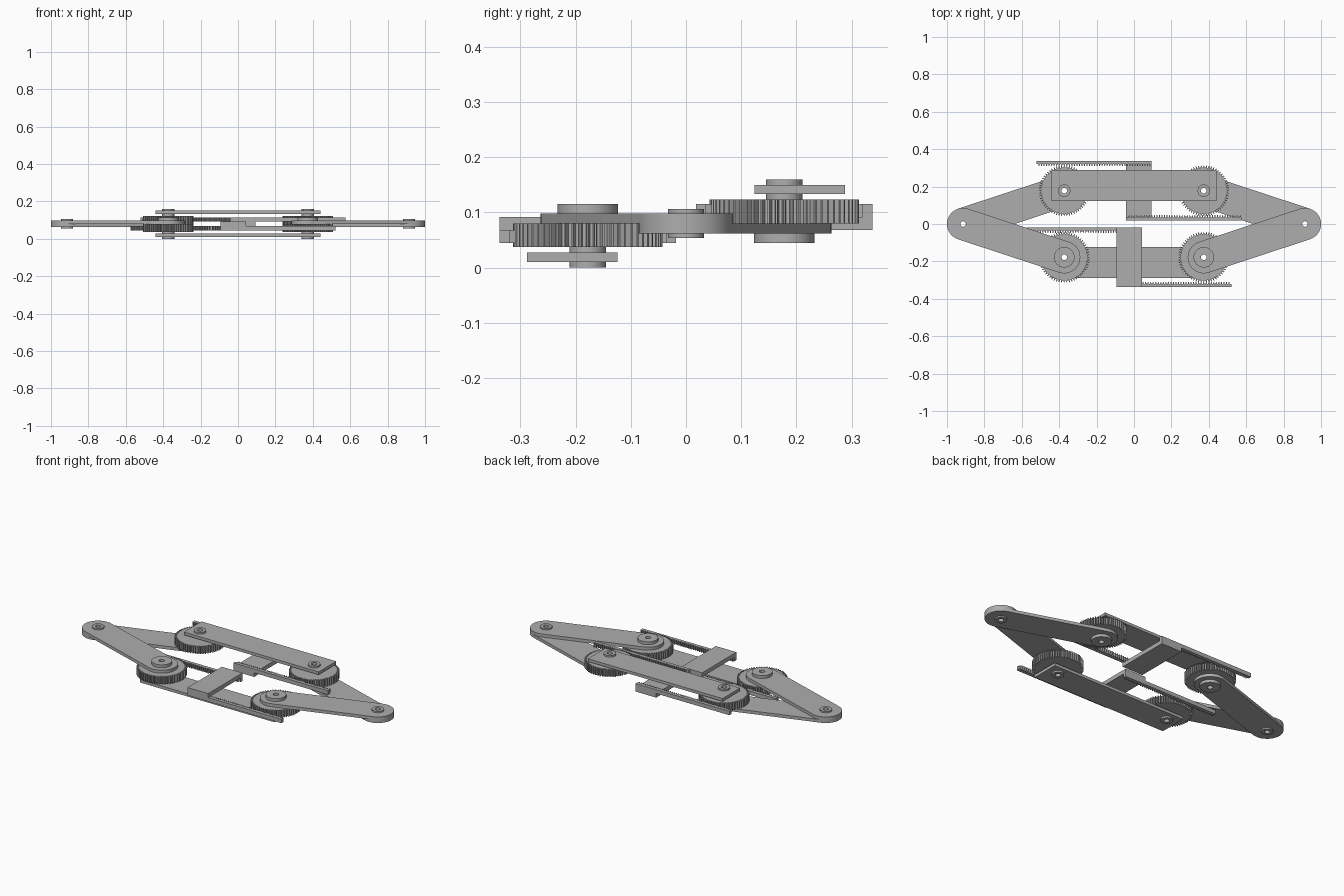
import bpy, bmesh
from math import cos, sin, pi, atan2
from mathutils import Vector

cube = bpy.data.objects.get("Cube")
if cube:
    bpy.data.objects.remove(cube)

GREY = (0.42, 0.42, 0.42, 1)
metal = bpy.data.materials.new("grey_metal")
metal.use_nodes = True
metal.diffuse_color = GREY
metal.node_tree.nodes["Principled BSDF"].inputs["Base Color"].default_value = GREY

GX, GY = 0.373, -0.178      # front gear centres
PX = 0.914                  # end pivots
MID = 0.08                  # height of the centre of the mechanism
BORE, SHAFT, HUB, ARM = 0.015, 0.033, 0.055, 0.086
TEETH = 60
PITCH = 0.0135


def circle(x, y, r, n=40):
    return [(x + r * cos(2 * pi * i / n), y + r * sin(2 * pi * i / n)) for i in range(n)]


def box(x0, x1, y0, y1):
    return [(x0, y0), (x1, y0), (x1, y1), (x0, y1)]


def gear_outline(x, y, root=0.1235, tip=0.1355):
    pts = []
    for i in range(TEETH):
        for part, r in ((-0.28, root), (-0.12, tip), (0.12, tip), (0.28, root)):
            a = 2 * pi * (i + part) / TEETH
            pts.append((x + r * cos(a), y + r * sin(a)))
    return pts


def rack_outline(x0, x1, back, side):
    """Straight bar whose teeth point along side * y."""
    root, tip = back + side * 0.018, back + side * 0.029
    pts = [(x0, back), (x0, root)]
    for i in range(int((x1 - x0) / PITCH)):
        for part, y in ((0.2, root), (0.38, tip), (0.62, tip), (0.8, root)):
            pts.append((x0 + (i + part) * PITCH, y))
    return pts + [(x1, root), (x1, back)]


def arm_outline(a, b, r, n=20):
    """Bar with round ends between two pivots."""
    t = atan2(b[1] - a[1], b[0] - a[0])
    pts = []
    for c, start in ((b, t - pi / 2), (a, t + pi / 2)):
        for i in range(n + 1):
            u = start + pi * i / n
            pts.append((c[0] + r * cos(u), c[1] + r * sin(u)))
    return pts


def slab(name, z0, z1, outline, holes=(), flip=False):
    """Extruded plate with holes; flip reflects it through the centre."""
    bm = bmesh.new()
    for loop in (outline, *holes):
        vs = [bm.verts.new((x, y, z0)) for x, y in loop]
        for i, v in enumerate(vs):
            bm.edges.new((v, vs[i - 1]))
    bmesh.ops.triangle_fill(bm, use_beauty=True, edges=bm.edges[:], normal=(0, 0, 1))
    top = bmesh.ops.extrude_face_region(bm, geom=bm.faces[:], use_keep_orig=True)["geom"]
    for v in top:
        if isinstance(v, bmesh.types.BMVert):
            v.co.z = z1
    if flip:
        for v in bm.verts:
            v.co = Vector((-v.co.x, -v.co.y, 2 * MID - v.co.z))
    bmesh.ops.recalc_face_normals(bm, faces=bm.faces[:])
    # round walls smooth, edges sharp
    for f in bm.faces:
        f.smooth = True
    for e in bm.edges:
        e.smooth = e.calc_face_angle(0) < 0.4
    mesh = bpy.data.meshes.new(name)
    bm.to_mesh(mesh)
    bm.free()
    mesh.materials.append(metal)
    bpy.context.collection.objects.link(bpy.data.objects.new(name, mesh))


# The back half is the front half reflected through the centre
for half, flip in (("front", False), ("back", True)):
    for s in (-1, 1):
        side = "left" if (s > 0) != flip else "right"
        tag = f"{half}_{side}_"
        x = s * GX
        bore = circle(x, GY, BORE)
        # gear, swinging arm, hub and shaft on one axle
        slab(tag + "gear", 0.037, 0.08, gear_outline(x, GY), [bore], flip)
        slab(tag + "arm", 0.08, 0.098, arm_outline((x, GY), (s * PX, 0), ARM),
             [bore, circle(s * PX, 0, SHAFT)], flip)
        slab(tag + "hub", 0.098, 0.115, circle(x, GY, HUB), [bore], flip)
        slab(tag + "shaft", 0, 0.037, circle(x, GY, SHAFT), [bore], flip)

    # long plate joining the two axles
    slab(half + "_link_plate", 0.01, 0.027, box(-0.44, 0.44, -0.288, -0.124),
         [circle(s * GX, GY, SHAFT) for s in (-1, 1)], flip)

    # crossbar with a toothed rack under each end
    slab(half + "_crossbar", 0.068, 0.092, box(-0.093, 0.042, -0.338, -0.018), (), flip)
    slab(half + "_inner_rack", 0.045, 0.068, rack_outline(-0.575, 0.042, -0.018, -1), (), flip)
    slab(half + "_outer_rack", 0.045, 0.068, rack_outline(-0.093, 0.52, -0.338, 1), (), flip)

    # hollow pin where the arms meet
    pin = "left" if flip else "right"
    slab(pin + "_end_pin", 0.054, 0.106, circle(-PX, 0, SHAFT), [circle(-PX, 0, BORE)], flip)
